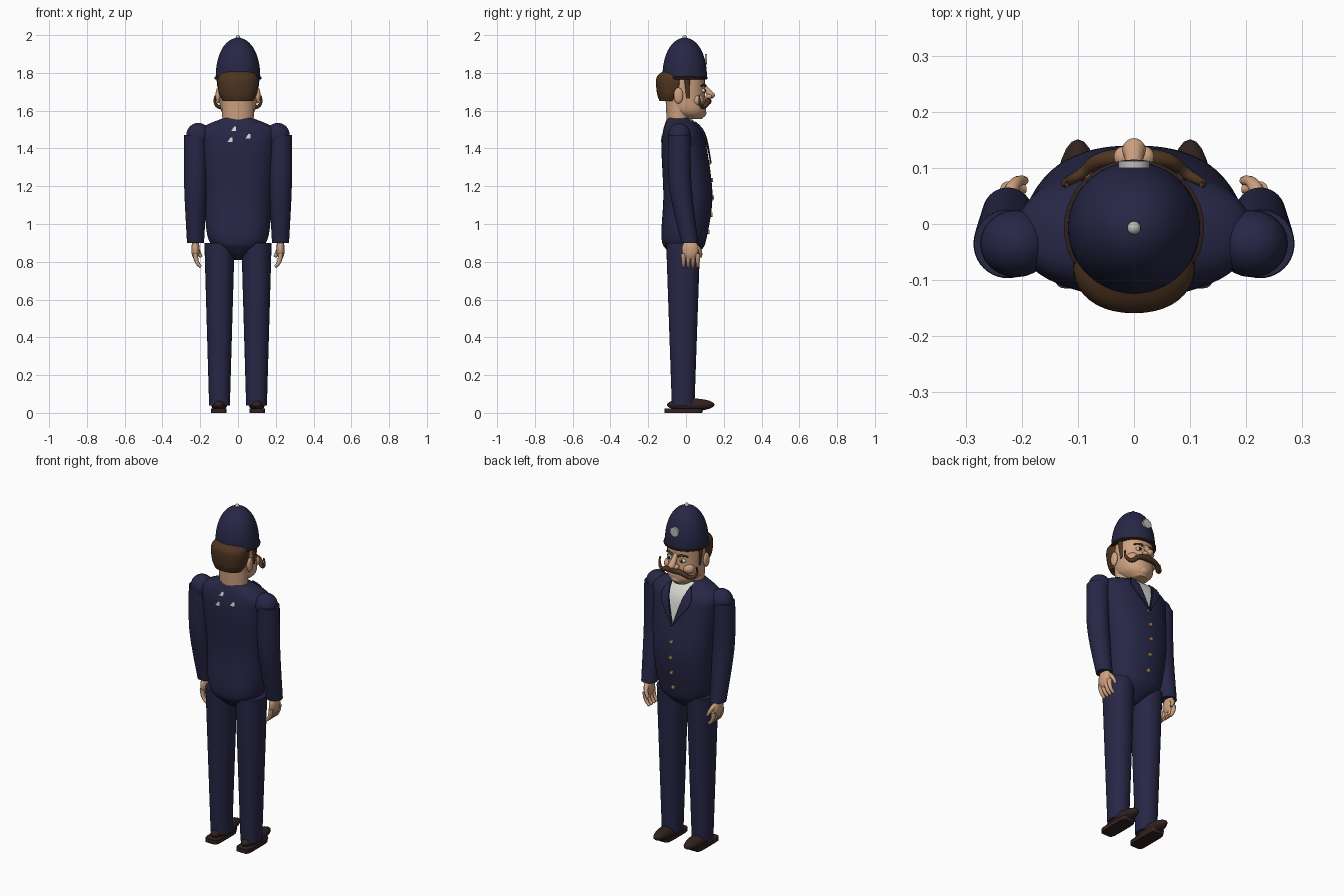
import bpy, bmesh, math
from mathutils import Vector

if "Cube" in bpy.data.objects:
    bpy.data.objects.remove(bpy.data.objects["Cube"])


def material(name, *colour):
    mat = bpy.data.materials.new(name)
    mat.use_nodes = True
    mat.diffuse_color = (*colour, 1)
    shader = next(node for node in mat.node_tree.nodes if node.type == "BSDF_PRINCIPLED")
    shader.inputs["Base Color"].default_value = (*colour, 1)
    return mat


NAVY = material("navy cloth", .02, .02, .062)
SKIN = material("skin", .62, .36, .22)
HAIR = material("brown hair", .075, .035, .015)
LEATHER = material("dark leather", .03, .016, .014)
WHITE = material("white linen", .68, .68, .64)
SILVER = material("silver", .5, .5, .47)
BRASS = material("brass", .5, .28, .14)
DARK = material("iris", .01, .01, .01)
SIDES = (("left", 1), ("right", -1))
FACE = Vector((0, .1, 1.7))
HAND = Vector((.225, .022, .865))


def add_object(name, mesh, mat):
    mesh.materials.clear()
    mesh.materials.append(mat)
    ob = bpy.data.objects.new(name, mesh)
    bpy.context.collection.objects.link(ob)
    bpy.ops.object.select_all(action="DESELECT")
    ob.select_set(True)
    bpy.context.view_layer.objects.active = ob
    bpy.ops.object.shade_smooth_by_angle(angle=math.radians(50))
    return ob


def finish(name, bm, mat):
    bmesh.ops.recalc_face_normals(bm, faces=bm.faces)
    mesh = bpy.data.meshes.new(name)
    bm.to_mesh(mesh)
    bm.free()
    return add_object(name, mesh, mat)


def smooth_stations(stations, steps=8):
    """Catmull-Rom curve through (height, centre y, x radius, y radius)."""
    padded = [stations[0], *stations, stations[-1]]
    result = []
    for before, start, end, after in zip(padded, padded[1:], padded[2:], padded[3:]):
        for k in range(steps):
            t = k / steps
            ease = t * t * (3 - 2 * t)
            leave, arrive = t * (1 - t) ** 2 / 2, t * t * (t - 1) / 2
            result.append([p + (q - p) * ease + (q - o) * leave + (r - p) * arrive
                           for o, p, q, r in zip(before, start, end, after)])
    return result + [stations[-1]]


def loft(name, mat, rings, x=0, power=2, segments=40):
    """Skin superellipse cross-sections stacked in height."""
    bm = bmesh.new()
    loops = []
    for height, y, rx, ry in rings:
        loop = []
        for i in range(segments):
            angle = math.tau * i / segments
            c, s = math.cos(angle), math.sin(angle)
            loop.append(bm.verts.new((x + rx * math.copysign(abs(c) ** (2 / power), c),
                                      y + ry * math.copysign(abs(s) ** (2 / power), s), height)))
        loops.append(loop)
    for low, high in zip(loops, loops[1:]):
        for i in range(segments):
            bm.faces.new((low[i - 1], low[i], high[i], high[i - 1]))
    bm.faces.new(loops[0])
    bm.faces.new(loops[-1])
    return finish(name, bm, mat)


def blob(name, mat, origin, offset, size, side=1):
    bm = bmesh.new()
    bmesh.ops.create_uvsphere(bm, u_segments=24, v_segments=14, radius=1)
    centre = origin + Vector(offset)
    centre.x *= side
    for vert in bm.verts:
        vert.co = centre + vert.co * Vector(size)
    return finish(name, bm, mat)


def disc(name, mat, centre, radius, depth):
    bm = bmesh.new()
    bmesh.ops.create_cone(bm, cap_ends=True, segments=14, radius1=radius,
                          radius2=radius, depth=depth)
    for vert in bm.verts:
        vert.co = Vector(centre) + vert.co.xzy
    return finish(name, bm, mat)


def tube(name, mat, origin, path, thick, thin, side=1):
    """Round tube that tapers evenly along a path."""
    curve = bpy.data.curves.new(name, "CURVE")
    curve.dimensions = "3D"
    curve.bevel_depth, curve.bevel_resolution, curve.use_fill_caps = 1, 3, True
    spline = curve.splines.new("NURBS")
    spline.points.add(len(path) - 1)
    spline.order_u, spline.use_endpoint_u, spline.resolution_u = 3, True, 6
    for i, (point, offset) in enumerate(zip(spline.points, path)):
        x, y, z = origin + Vector(offset)
        point.co = (side * x, y, z, 1)
        point.radius = thick + (thin - thick) * i / (len(path) - 1)
    helper = bpy.data.objects.new(name, curve)
    mesh = bpy.data.meshes.new_from_object(helper)
    bpy.data.objects.remove(helper)
    return add_object(name, mesh, mat)


# Jacket body
TORSO = smooth_stations([(.81, -.01, .02, .03), (.86, -.01, .1, .09), (.93, -.01, .16, .12),
                         (1.15, .01, .18, .13), (1.4, -.01, .2, .12), (1.5, -.02, .2, .1),
                         (1.56, -.04, .08, .06)])
loft("jacket_body", NAVY, TORSO, power=2.3, segments=56)


def jacket_y(x, z, facing):
    """Depth of the jacket surface on its chest or back."""
    for low, high in zip(TORSO, TORSO[1:]):
        if low[0] <= z <= high[0]:
            t = (z - low[0]) / (high[0] - low[0])
            _, y, rx, ry = (a + (b - a) * t for a, b in zip(low, high))
            return y + facing * ry * max(0, 1 - abs(x / rx) ** 2.3) ** (1 / 2.3)


def cloth_panel(name, mat, bottom, top, inner, outer, lift, facing=1, count=12):
    """Thin panel that follows the jacket between two edge rules."""
    bm = bmesh.new()
    rows = []
    for j in range(count + 1):
        t = j / count
        z = bottom + (top - bottom) * t
        row = []
        for i in range(count + 1):
            x = inner(t) + (outer(t) - inner(t)) * i / count
            row.append(bm.verts.new((x, jacket_y(x, z, facing) + facing * lift, z)))
        rows.append(row)
    for low, high in zip(rows, rows[1:]):
        for i in range(count):
            bm.faces.new((low[i], low[i + 1], high[i + 1], high[i]))
    return finish(name, bm, mat)


# Shirt, lapels and buttons
cloth_panel("shirt_front", WHITE, 1.34, 1.555, lambda t: -.065 * t, lambda t: .065 * t, .004)
for tag, side in SIDES:
    lapel = cloth_panel(tag + "_lapel", NAVY, 1.32, 1.54, lambda t: side * .062 * t,
                        lambda t: side * (.062 * t + .05 * math.sin(math.pi * t ** 1.6) + .004), .009)
    edge = lapel.modifiers.new("thickness", "SOLIDIFY")
    edge.thickness, edge.offset = .008, 0
for i in range(5):
    z = 1.325 - .092 * i
    disc(f"button_{i + 1}", BRASS, (0, jacket_y(0, z, 1), z), radius=.011, depth=.016)
for i, (x, z) in enumerate([(-.04, 1.445), (.055, 1.465), (-.02, 1.505)]):
    cloth_panel(f"back_shirt_glimpse_{i + 1}", WHITE, z - .012, z + .012,
                lambda t: x - .016 * (1 - t), lambda t: x + .01, .004, facing=-1, count=3)

for tag, side in SIDES:
    # Sleeves and trousers
    blob(tag + "_shoulder", NAVY, Vector((.21, -.035, 1.47)), (0, 0, 0), (.064, .06, .065), side)
    loft(tag + "_sleeve", NAVY, smooth_stations([(1.47, -.035, .06, .06), (1.2, -.03, .06, .06),
                                                 (.9, .02, .045, .045)]), x=side * .225)
    loft(tag + "_trouser_leg", NAVY, smooth_stations([(.04, -.015, .055, .06), (.9, -.015, .08, .09)]),
         x=side * .098, power=2.2)

    # Hands
    blob(tag + "_palm", SKIN, HAND, (0, 0, 0), (.022, .044, .055), side)
    for finger in range(4):
        y = (finger - 1.4) * .025
        tube(f"{tag}_finger_{finger + 1}", SKIN, HAND,
             [(0, y, -.02), (0, y, -.075), (-.03, y, -.092)], thick=.014, thin=.008, side=side)
    tube(tag + "_thumb", SKIN, HAND, [(0, .02, .02), (-.01, .06, 0), (-.03, .055, -.04)],
         thick=.015, thin=.008, side=side)

    # Shoes
    blob(tag + "_shoe", LEATHER, Vector((.1, .025, .043)), (0, 0, 0), (.042, .126, .034), side)
    loft(tag + "_sole", LEATHER, [(0, -.015, .042, .1), (.024, -.01, .042, .105)],
         x=side * .102, power=6)

    # Paired facial features
    blob(tag + "_ear", SKIN, FACE, (.106, -.14, -.02), (.013, .025, .042), side)
    blob(tag + "_cheek", SKIN, FACE, (.06, -.04, -.045), (.035, .035, .032), side)
    blob(tag + "_nostril", SKIN, FACE, (.02, .02, -.025), (.016, .018, .013), side)
    blob(tag + "_eye", WHITE, FACE, (.042, -.01, .006), (.019, .012, .011), side)
    blob(tag + "_iris", DARK, FACE, (.041, 0, .006), (.008, .005, .009), side)
    tube(tag + "_eyebrow", HAIR, FACE, [(.02, 0, .03), (.04, 0, .045), (.07, -.02, .03)],
         thick=.007, thin=.004, side=side)
    tube(tag + "_sideburn", HAIR, FACE, [(.098, -.095, .07), (.094, -.09, -.035)],
         thick=.016, thin=.009, side=side)
    tube(tag + "_moustache", HAIR, FACE, [(0, .018, -.05), (.06, .02, -.05), (.09, -.01, -.09),
         (.13, -.03, -.06), (.12, -.03, -.02)], thick=.018, thin=.004, side=side)

# Neck, head, nose and hair
loft("neck", SKIN, [(1.5, -.04, .08, .06), (1.66, -.04, .088, .068)])
loft("head", SKIN, smooth_stations([(1.555, .03, .045, .055), (1.6, .01, .09, .096),
                                    (1.7, -.01, .1, .11), (1.8, -.01, .1, .11)]), power=2.2)
blob("chin", SKIN, FACE, (0, -.022, -.112), (.04, .03, .026))
tube("nose_bridge", SKIN, FACE, [(0, -.01, .04), (0, .01, .01), (0, .03, -.015)], .01, .02)
blob("nose_tip", SKIN, FACE, (0, .03, -.018), (.021, .023, .018))
loft("hair", HAIR, smooth_stations([(1.65, -.09, .08, .05), (1.7, -.075, .103, .08),
                                    (1.78, -.072, .104, .082), (1.82, -.06, .05, .04)]), power=2.2)


# Helmet
def helmet_rings(radius, bottom, height, count=18):
    for i in range(count):
        t = math.sin(math.pi / 2 * i / count)
        r = radius * (1 - t ** 2.3) ** .5
        yield bottom + height * t, -.007, r, r


loft("helmet", NAVY, list(helmet_rings(.118, 1.768, .218)), segments=48)
loft("helmet_brim", LEATHER, [(z, -.007, r, r - .003) for z, r in
                              ((1.764, .118), (1.768, .125), (1.776, .125), (1.78, .118))])
blob("helmet_stud", SILVER, Vector((0, -.007, 1.988)), (0, 0, 0), (.012, .012, .012))
disc("helmet_badge", SILVER, (0, .106, 1.872), radius=.028, depth=.012)
